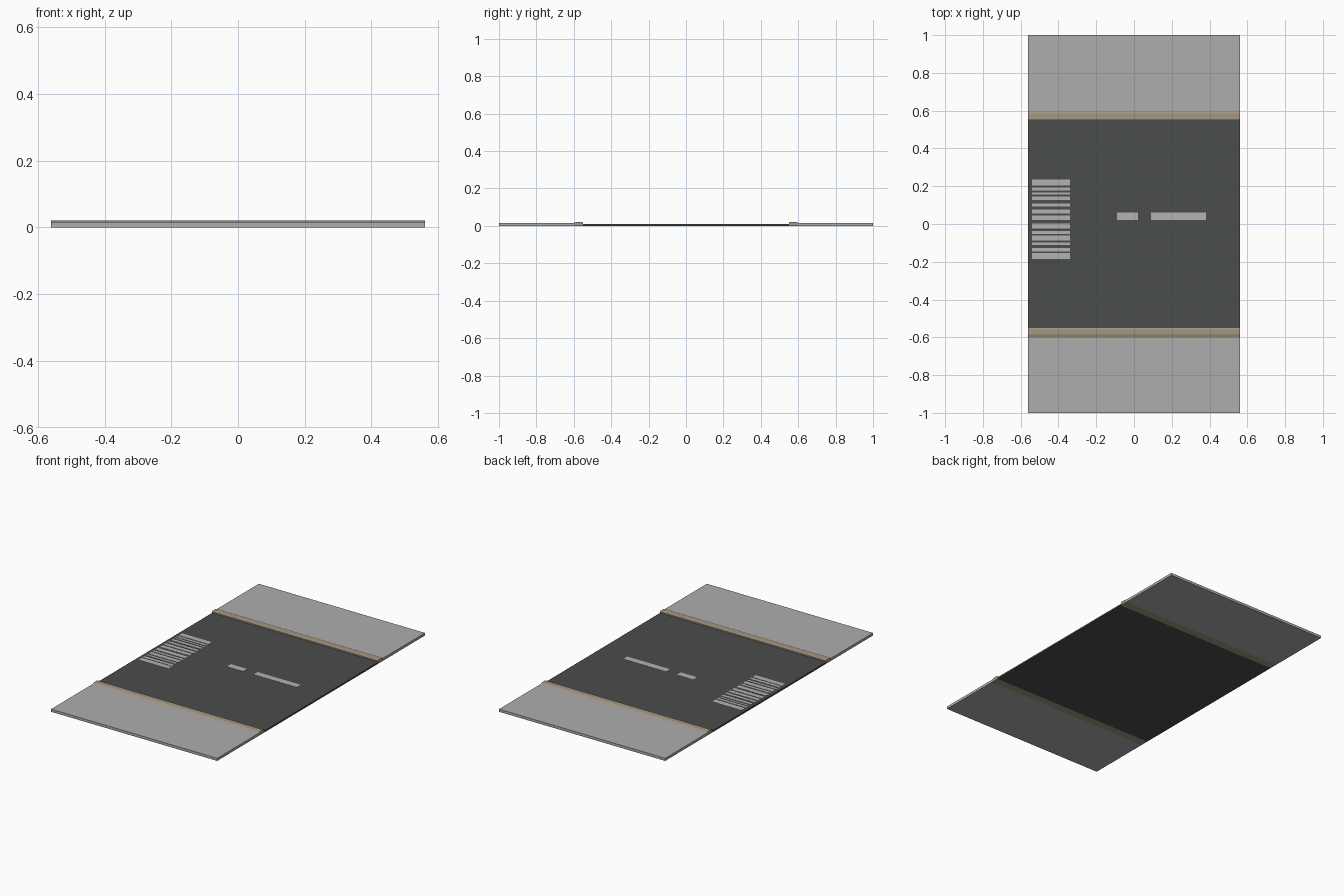
import bpy, bmesh

if "Cube" in bpy.data.objects:
    bpy.data.objects.remove(bpy.data.objects["Cube"])

HALF_X = 0.56
ROAD_TOP = 0.01


def material(name, rgb):
    m = bpy.data.materials.new(name)
    m.diffuse_color = (*rgb, 1)
    m.use_nodes = True
    m.node_tree.nodes["Principled BSDF"].inputs["Base Color"].default_value = m.diffuse_color
    return m


asphalt = material("asphalt", (0.07, 0.075, 0.072))
kerb_stone = material("kerb_stone", (0.36, 0.31, 0.22))
paving = material("paving", (0.42, 0.42, 0.42))
paint = material("paint", (0.45, 0.45, 0.45))


def finish(name, bm, mat):
    bmesh.ops.recalc_face_normals(bm, faces=bm.faces)
    me = bpy.data.meshes.new(name)
    bm.to_mesh(me)
    bm.free()
    me.materials.append(mat)
    ob = bpy.data.objects.new(name, me)
    bpy.context.collection.objects.link(ob)


def add_box(bm, x0, x1, y0, y1, z0, z1):
    verts = bmesh.ops.create_cube(bm, size=1)["verts"]
    for v in verts:
        v.co = (x1 if v.co.x > 0 else x0,
                y1 if v.co.y > 0 else y0,
                z1 if v.co.z > 0 else z0)


def extrude_along_x(name, profile, mat):
    bm = bmesh.new()
    face = bm.faces.new([bm.verts.new((-HALF_X, y, z)) for y, z in profile])
    new = bmesh.ops.extrude_face_region(bm, geom=[face])["geom"]
    bmesh.ops.translate(bm, vec=(2 * HALF_X, 0, 0),
                        verts=[g for g in new if isinstance(g, bmesh.types.BMVert)])
    finish(name, bm, mat)


# Road slab
bm = bmesh.new()
add_box(bm, -HALF_X, HALF_X, -0.55, 0.55, 0, ROAD_TOP)
finish("road", bm, asphalt)

# Kerbs with sloped backs, and pavements, on both sides
KERB = [(0.55, 0), (0.55, 0.018), (0.555, 0.021), (0.585, 0.021), (0.60, 0.016), (0.60, 0)]
PAVEMENT = [(0.60, 0), (0.60, 0.016), (1.0, 0.016), (1.0, 0)]
for side, s in (("front", -1), ("back", 1)):
    extrude_along_x(side + "_kerb", [(s * y, z) for y, z in KERB], kerb_stone)
    extrude_along_x(side + "_pavement", [(s * y, z) for y, z in PAVEMENT], paving)

# Crossing stripes, uneven widths (y low, y high)
STRIPES = [(0.203, 0.235), (0.178, 0.193), (0.157, 0.167), (0.127, 0.145),
           (0.092, 0.109), (0.056, 0.078), (0.02, 0.045), (-0.024, 0.003),
           (-0.052, -0.037), (-0.088, -0.062), (-0.112, -0.099),
           (-0.146, -0.128), (-0.185, -0.154)]
bm = bmesh.new()
for y0, y1 in STRIPES:
    add_box(bm, -0.54, -0.34, y0, y1, ROAD_TOP - 0.002, ROAD_TOP + 0.001)
finish("crossing_stripes", bm, paint)

# Centre line dashes
bm = bmesh.new()
for x0, x1 in ((-0.09, 0.02), (0.09, 0.38)):
    add_box(bm, x0, x1, 0.022, 0.06, ROAD_TOP - 0.002, ROAD_TOP + 0.001)
finish("centre_dashes", bm, paint)
